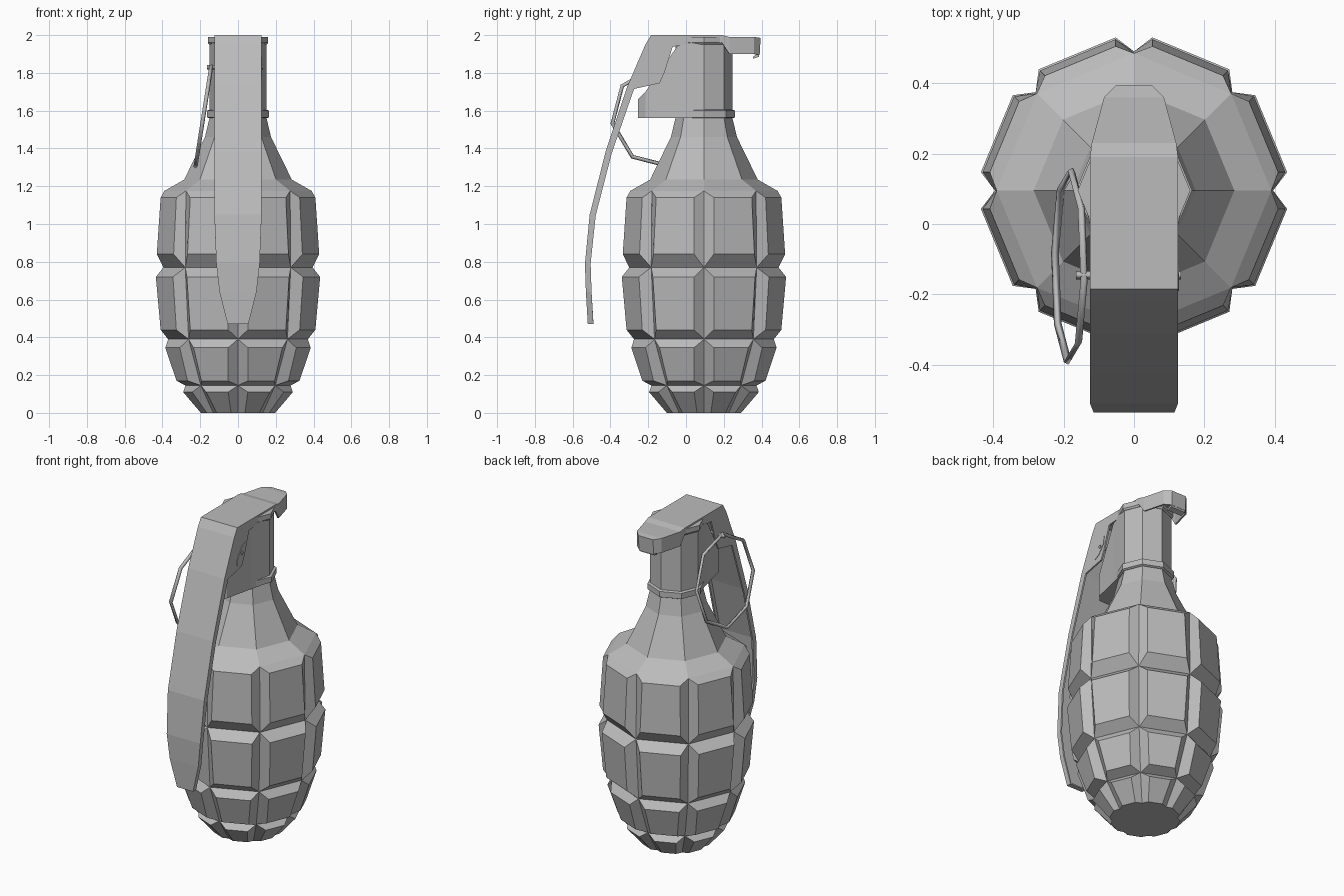
import bpy
import bmesh
from math import sin, cos, asin, pi, radians
from mathutils import Vector

if "Cube" in bpy.data.objects:
    bpy.data.objects.remove(bpy.data.objects["Cube"])

CY = 0.095      # y of the body axis
SIDES = 8
STEP = 2 * pi / SIDES

grey = bpy.data.materials.new("plain grey")
grey.use_nodes = True
COLOUR = (0.5, 0.5, 0.5, 1)
grey.diffuse_color = COLOUR
grey.node_tree.nodes["Principled BSDF"].inputs["Base Color"].default_value = COLOUR


def polar(r, angle, z):
    return Vector((r * cos(angle), CY + r * sin(angle), z))


def finish(name, bm):
    bmesh.ops.remove_doubles(bm, verts=bm.verts[:], dist=0.0005)
    bmesh.ops.recalc_face_normals(bm, faces=bm.faces[:])
    mesh = bpy.data.meshes.new(name)
    bm.to_mesh(mesh)
    bm.free()
    mesh.materials.append(grey)
    obj = bpy.data.objects.new(name, mesh)
    bpy.context.collection.objects.link(obj)
    return obj


def face(bm, points):
    return bm.faces.new([bm.verts.new(p) for p in points])


def loft(bm, rings, closed=True):
    """Join equal-length point loops with quads."""
    n = len(rings[0])
    for a, b in zip(rings, rings[1:]):
        for i in range(n if closed else n - 1):
            j = (i + 1) % n
            face(bm, (a[i], a[j], b[j], b[i]))


def octagon(r, z):
    return [polar(r, i * STEP, z) for i in range(SIDES)]


# Segmented body: each cell is a raised block between groove crossings
grooves = [(0.185, 0.0), (0.278, 0.145), (0.37, 0.39), (0.395, 0.77), (0.39, 1.175)]
blocks = [((0.20, 0.0), (0.295, 0.11)), ((0.33, 0.17), (0.388, 0.345)),
          ((0.413, 0.44), (0.438, 0.72)), ((0.433, 0.84), (0.413, 1.14))]
bm = bmesh.new()
for (low, high), g0, g1 in zip(blocks, grooves, grooves[1:]):
    for i in range(SIDES):
        a, b = i * STEP, (i + 1) * STEP
        outer = [polar(g0[0], a, g0[1]), polar(g0[0], b, g0[1]),
                 polar(g1[0], b, g1[1]), polar(g1[0], a, g1[1])]
        d0, d1 = asin(0.052 / low[0]), asin(0.052 / high[0])
        if low[1] == 0:
            d0 *= 0.7
        inner = [polar(low[0], a + d0, low[1]), polar(low[0], b - d0, low[1]),
                 polar(high[0], b - d1, high[1]), polar(high[0], a + d1, high[1])]
        face(bm, inner)
        loft(bm, [outer, inner])
face(bm, octagon(*grooves[0]))
# Shoulder and tapering neck
neck = [grooves[-1], (0.285, 1.235), (0.175, 1.46), (0.15, 1.565)]
loft(bm, [octagon(r, z) for r, z in neck])
face(bm, octagon(*neck[-1]))
finish("segmented_body", bm)


def turned(name, profile):
    bm = bmesh.new()
    rings = [octagon(r, z) for r, z in profile]
    loft(bm, rings)
    face(bm, rings[0])
    face(bm, rings[-1])
    return finish(name, bm)


# Fuse head with its collar and top rim
turned("neck_collar", [(0.155, 1.56), (0.165, 1.565), (0.165, 1.6), (0.15, 1.605)])
turned("fuse_head", [(0.15, 1.6), (0.15, 1.99)])
turned("head_rim", [(0.152, 1.95), (0.16, 1.96), (0.16, 1.99)])

# Tapered housing in front of the head
bm = bmesh.new()
half = [(0.15, 0.095, 1.97), (0.115, -0.04, 1.95), (0.075, -0.215, 1.7), (0.04, -0.255, 1.66)]
plan = half + [(-x, y, z) for x, y, z in reversed(half)]
bottom = [Vector((x, y, 1.56)) for x, y, z in plan]
loft(bm, [bottom, [Vector(p) for p in plan]])
face(bm, bottom)
for k in range(3):
    face(bm, [Vector(plan[i]) for i in (k, k + 1, 6 - k, 7 - k)])
finish("fuse_housing", bm)

# Lever: a folded channel; outer y, z, flange edge y, z, half width
stations = [
    (0.395, 1.985, 0.39, 1.895, 0.05), (0.36, 1.99, 0.36, 1.90, 0.085),
    (0.23, 1.99, 0.23, 1.90, 0.12), (0.19, 2.0, 0.19, 1.96, 0.125),
    (-0.05, 2.0, -0.07, 1.94, 0.125), (-0.185, 2.0, -0.115, 1.8, 0.125),
    (-0.215, 1.95, -0.14, 1.745, 0.125), (-0.31, 1.73, -0.275, 1.715, 0.125),
    (-0.425, 1.385, -0.393, 1.375, 0.125), (-0.51, 1.05, -0.478, 1.045, 0.125),
    (-0.535, 0.79, -0.505, 0.79, 0.115), (-0.53, 0.64, -0.50, 0.64, 0.098),
    (-0.52, 0.47, -0.49, 0.47, 0.055)]
bm = bmesh.new()
sections = [[Vector((-w, yi, zi)), Vector((-w, yo, zo)), Vector((w, yo, zo)), Vector((w, yi, zi))]
            for yo, zo, yi, zi, w in stations]
loft(bm, sections, closed=False)
face(bm, sections[0])
face(bm, sections[-1])
lever = finish("safety_lever", bm)
# Make every shell face point outward so the wall grows inward
top = max(lever.data.polygons, key=lambda p: p.center.z)
if top.normal.z < 0:
    lever.data.flip_normals()
wall = lever.modifiers.new("wall", "SOLIDIFY")
wall.thickness = 0.01
wall.offset = -1

# Curled lip under the back tip of the lever
bm = bmesh.new()
lip = [(0.39, 1.90), (0.385, 1.885), (0.355, 1.875), (0.355, 1.885), (0.375, 1.90)]
ends = [[Vector((x, y, z)) for y, z in lip] for x in (-0.05, 0.05)]
loft(bm, ends)
for end in ends:
    face(bm, end)
finish("lever_lip", bm)

# Slanted pin slot on the left flange
bm = bmesh.new()
slot = [(-0.19, 1.765), (-0.185, 1.81), (-0.14, 1.87), (-0.11, 1.885), (-0.115, 1.84), (-0.155, 1.785)]
rings = [[Vector((x, y, z)) for y, z in slot] for x in (0.122, 0.128)]
loft(bm, rings)
face(bm, rings[1])
finish("pin_slot", bm)


def wire(name, points, radius, cyclic):
    curve = bpy.data.curves.new(name, "CURVE")
    curve.dimensions = "3D"
    curve.bevel_depth = radius
    curve.bevel_resolution = 0
    curve.use_fill_caps = True
    spline = curve.splines.new("POLY")
    spline.points.add(len(points) - 1)
    for p, co in zip(spline.points, points):
        p.co = (*co, 1)
    spline.use_cyclic_u = cyclic
    curve.materials.append(grey)
    bpy.context.collection.objects.link(bpy.data.objects.new(name, curve))


# Pull ring, leaning out from the right side, and its pin
ring = []
for i in range(SIDES):
    t = i * STEP + radians(8)
    ring.append((-0.183 + 0.042 * sin(t), -0.12 + 0.272 * cos(t), 1.57 + 0.268 * sin(t)))
wire("pull_ring", ring, 0.011, True)
wire("pull_pin", [(-0.165, -0.145, 1.83), (0.133, -0.145, 1.83)], 0.012, False)
